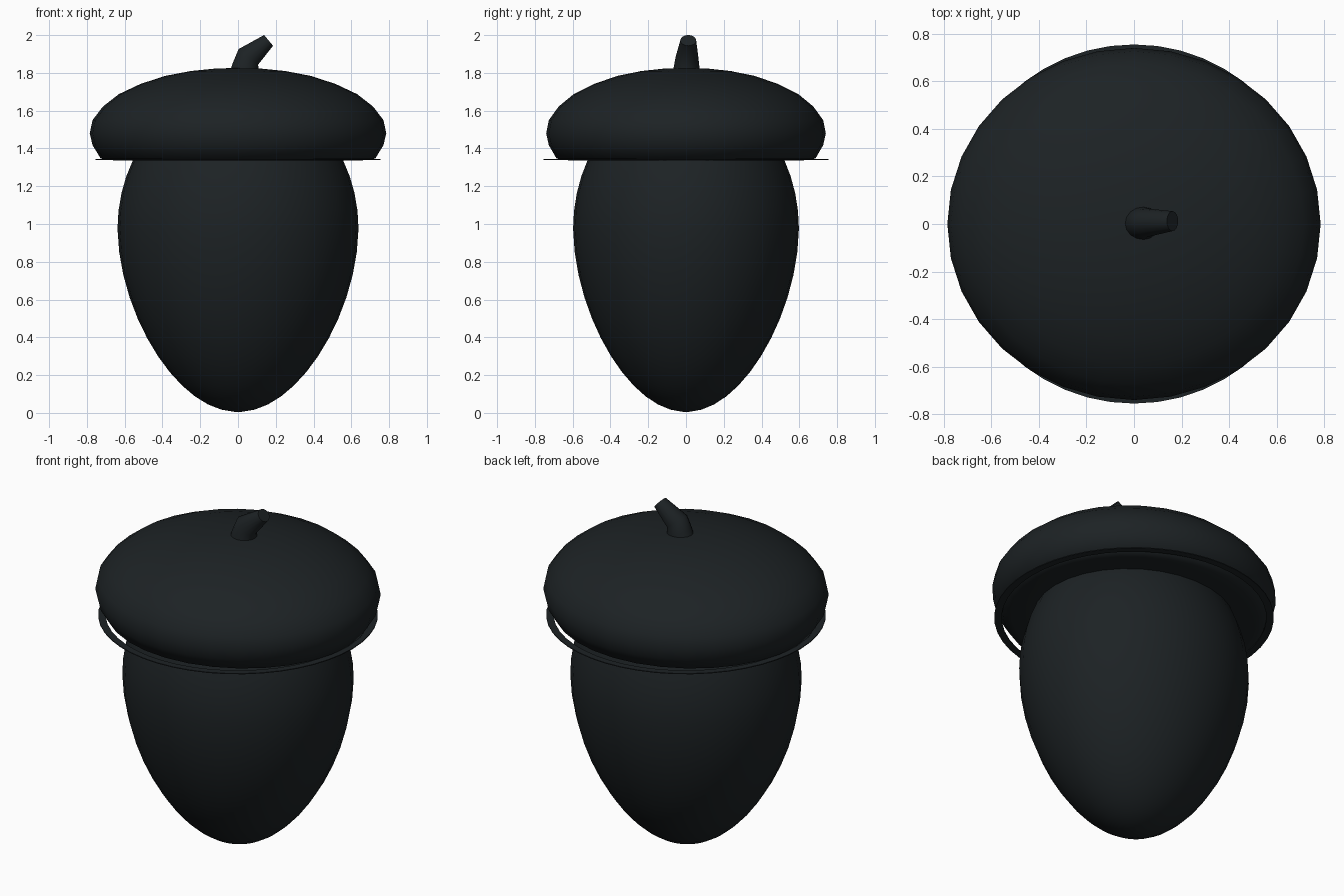
import bpy, bmesh, math
from mathutils import Vector

if "Cube" in bpy.data.objects:
    bpy.data.objects.remove(bpy.data.objects["Cube"])

mat = bpy.data.materials.new("dark_shell")
mat.diffuse_color = (0.012, 0.016, 0.018, 1)
mat.use_nodes = True
mat.node_tree.nodes["Principled BSDF"].inputs["Base Color"].default_value = mat.diffuse_color


def finish(name, bm, angle=40):
    bmesh.ops.remove_doubles(bm, verts=bm.verts, dist=1e-5)
    bmesh.ops.recalc_face_normals(bm, faces=bm.faces)
    me = bpy.data.meshes.new(name)
    bm.to_mesh(me)
    bm.free()
    ob = bpy.data.objects.new(name, me)
    bpy.context.collection.objects.link(ob)
    me.materials.append(mat)
    bpy.ops.object.select_all(action='DESELECT')
    ob.select_set(True)
    bpy.context.view_layer.objects.active = ob
    bpy.ops.object.shade_smooth_by_angle(angle=math.radians(angle))
    return ob


def loft(bm, rings, closed=False):
    loops = [[bm.verts.new(p) for p in r] for r in rings]
    n = len(loops[0])
    pairs = list(zip(loops, loops[1:]))
    if closed:
        pairs.append((loops[-1], loops[0]))
    for a, b in pairs:
        for i in range(n):
            j = (i + 1) % n
            bm.faces.new((a[i], a[j], b[j], b[i]))
    if not closed:
        bm.faces.new(loops[0])
        bm.faces.new(loops[-1])


def lathe(name, profile, sy=1.0, n=32, angle=40, closed=False):
    bm = bmesh.new()
    rings = [[(r * math.cos(2 * math.pi * i / n), r * sy * math.sin(2 * math.pi * i / n), z)
              for i in range(n)] for r, z in profile]
    loft(bm, rings, closed)
    return finish(name, bm, angle)


# Nut: egg with a tapered lower half, its top hidden in the cap
nut = []
for k in range(25):
    t = math.pi * (0.01 + 0.98 * k / 24)
    c = -math.cos(t)
    z = 0.975 + c * (0.97 if c < 0 else 0.74)
    taper = 1 - 0.13 * max(0, -c) ** 1.5
    nut.append((0.638 * math.sin(t) * taper, z))
lathe("nut", nut, 0.937)

# Cap: domed top with a tucked rim and flat underside
lathe("cap", [(0.3, 1.335), (0.57, 1.335), (0.68, 1.338), (0.727, 1.347), (0.77, 1.417),
              (0.785, 1.48), (0.77, 1.55), (0.715, 1.622), (0.63, 1.688),
              (0.515, 1.742), (0.385, 1.784), (0.25, 1.81), (0.12, 1.823), (0.01, 1.826)], 0.943, angle=50)

# Thin flat ring under the cap rim
lathe("rim_ring", [(0.715, 1.338), (0.755, 1.338), (0.755, 1.343), (0.715, 1.343)],
      n=48, closed=True)

# Bent stem
bm = bmesh.new()
stations = [((0.03, 0.003, 1.79), (0.35, 1), 0.075, 0.07),
            ((0.042, 0.003, 1.83), (0.38, 1), 0.073, 0.068),
            ((0.055, 0.005, 1.885), (0.8, 1), 0.066, 0.06),
            ((0.162, 0.012, 1.972), (0.78, 0.65), 0.037, 0.042)]
rings = []
for c, (dx, dz), ra, ry in stations:
    side = Vector((dz, 0, -dx)).normalized()
    rings.append([Vector(c) + side * ra * math.cos(a) + Vector((0, ry * math.sin(a), 0))
                  for a in (2 * math.pi * i / 16 for i in range(16))])
loft(bm, rings)
finish("stem", bm, 50)
